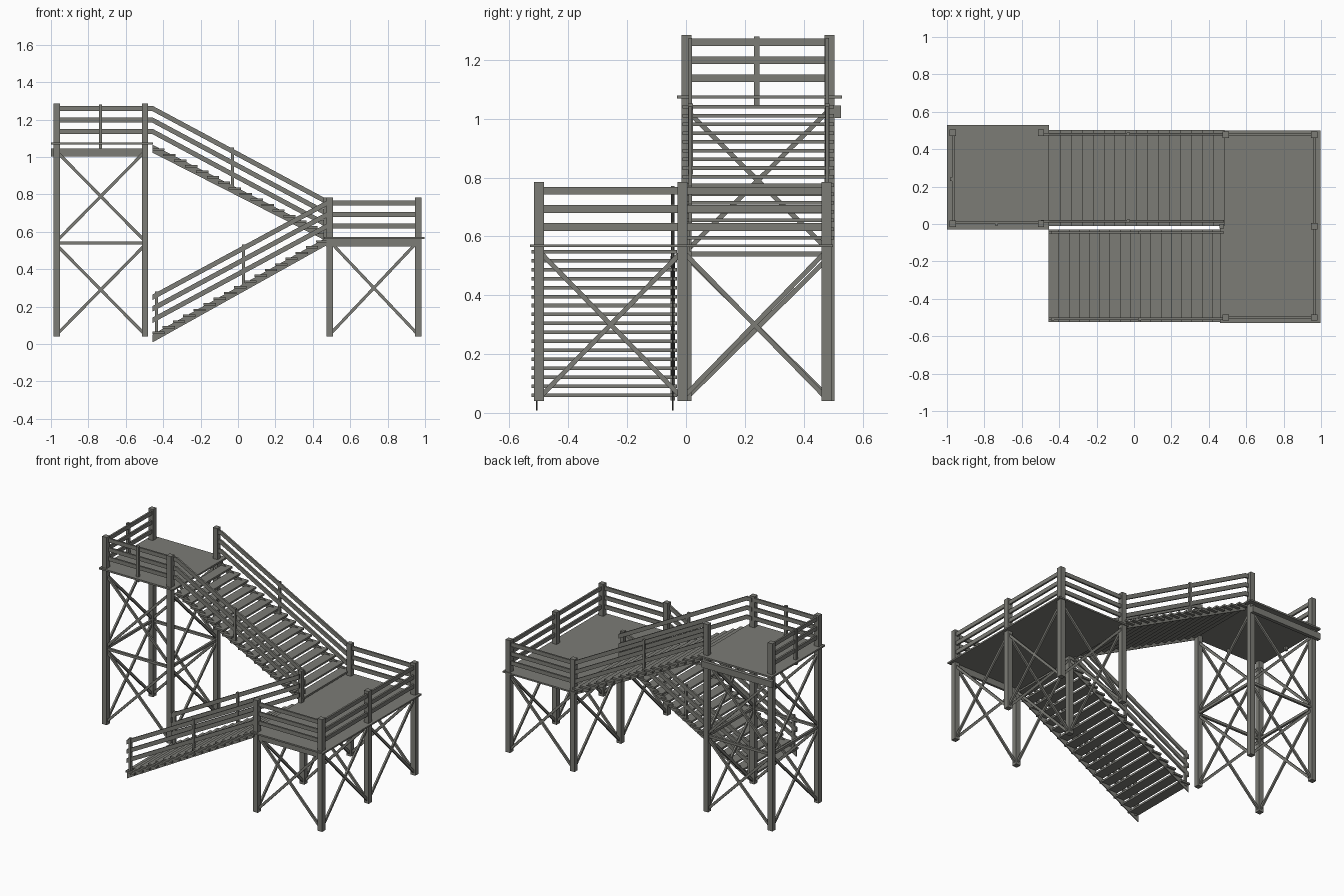
import bpy, bmesh
from mathutils import Vector, Matrix

if "Cube" in bpy.data.objects:
    bpy.data.objects.remove(bpy.data.objects["Cube"])

mat = bpy.data.materials.new("weathered grey")
mat.diffuse_color = (0.2, 0.2, 0.18, 1)
mat.use_nodes = True
mat.node_tree.nodes["Principled BSDF"].inputs["Base Color"].default_value = mat.diffuse_color


class Part:
    """Collects boxes and beams into one named object."""
    def __init__(self, name):
        self.name, self.bm = name, bmesh.new()

    def box(self, x0, x1, y0, y1, z0, z1):
        m = Matrix.Translation(((x0 + x1) / 2, (y0 + y1) / 2, (z0 + z1) / 2))
        bmesh.ops.create_cube(self.bm, size=1, matrix=m @ Matrix.Diagonal((x1 - x0, y1 - y0, z1 - z0, 1)))

    def post(self, x, y, z0, z1, w):
        self.box(x - w / 2, x + w / 2, y - w / 2, y + w / 2, z0, z1)

    def beam(self, a, b, thick, height):
        a, b = Vector(a), Vector(b)
        d = (b - a).normalized()
        s = d.cross(Vector((0, 0, 1))).normalized()
        u = s.cross(d)
        m = Matrix((d * (b - a).length, s * thick, u * height)).transposed().to_4x4()
        bmesh.ops.create_cube(self.bm, size=1, matrix=Matrix.Translation((a + b) / 2) @ m)

    def plank(self, a, b, thick, h):
        # sloped board in the xz plane with vertical ends, h = vertical height
        (x0, y, z0), (x1, _, z1) = a, b
        q = [(x0, z0 - h / 2), (x1, z1 - h / 2), (x1, z1 + h / 2), (x0, z0 + h / 2)]
        f = self.bm.faces.new([self.bm.verts.new((x, y - thick / 2, z)) for x, z in q])
        r = bmesh.ops.extrude_face_region(self.bm, geom=[f])
        bmesh.ops.translate(self.bm, vec=(0, thick, 0),
                            verts=[v for v in r['geom'] if isinstance(v, bmesh.types.BMVert)])

    def cross(self, p, q, z0, z1):
        # X bracing between two posts, the two bars slightly offset
        self.beam((*p, z0), (*q, z1), 0.012, 0.016)
        self.beam((*q, z0), (*p, z1), 0.012, 0.016)

    def done(self):
        bmesh.ops.recalc_face_normals(self.bm, faces=self.bm.faces)
        me = bpy.data.meshes.new(self.name)
        self.bm.to_mesh(me)
        self.bm.free()
        me.materials.append(mat)
        bpy.context.collection.objects.link(bpy.data.objects.new(self.name, me))


W = 0.034
RAILS = (0.187, 0.125, 0.064)      # rail heights above deck

# upper tower
UX, UY, UZ = (-0.97, -0.497), (0.001, 0.487), 1.073
p = Part("upper_posts")
for x in UX:
    for y in UY:
        p.post(x, y, 0.04, 1.285, W)
p.done()

p = Part("upper_deck")
p.box(-1.0, -0.455, -0.03, 0.53, UZ - 0.005, UZ + 0.006)
p.box(-1.0, -0.48, 0.503, 0.526, 1.003, 1.045)
p.done()

p = Part("upper_braces")
c = [(UX[0], UY[0]), (UX[1], UY[0]), (UX[1], UY[1]), (UX[0], UY[1])]
for i in range(4):
    a, b = c[i], c[(i + 1) % 4]
    p.cross(a, b, 0.05, 0.53)
    p.cross(a, b, 0.55, 1.03)
    p.beam((*a, 0.54), (*b, 0.54), 0.015, 0.017)
p.done()

p = Part("upper_railing")
for h in RAILS:
    p.beam((UX[0], 0.008, UZ + h), (UX[1], 0.008, UZ + h), 0.012, 0.026)
    p.beam((-0.967, UY[0], UZ + h), (-0.967, UY[1], UZ + h), 0.012, 0.026)
p.post(-0.735, 0.002, 1.045, 1.28, 0.018)
p.post(-0.974, 0.24, 1.045, 1.28, 0.018)
p.done()

# lower landing
LX, LY, LZ = (0.49, 0.963), (-0.5, -0.012, 0.477), 0.568
p = Part("landing_posts")
for x in LX:
    for y in LY:
        inner = x == LX[0] and y == LY[1]
        p.post(x, y, 0.04, LZ if inner else 0.785, W)
p.done()

p = Part("landing_deck")
p.box(0.46, 0.997, -0.53, 0.5, LZ - 0.005, LZ + 0.005)
p.box(0.47, 0.975, -0.51, -0.495, 0.522, 0.564)
p.done()

p = Part("landing_braces")
for y in LY:
    p.cross((LX[0], y), (LX[1], y), 0.05, 0.55)
for x in LX:
    for i in (0, 1):
        p.cross((x, LY[i]), (x, LY[i + 1]), 0.05, 0.55)
p.done()

p = Part("landing_railing")
for h in RAILS:
    p.beam((0.965, LY[0], LZ + h), (0.965, LY[2], LZ + h), 0.012, 0.026)
    for y in (LY[0], LY[2]):
        p.beam((LX[0], y, LZ + h), (LX[1], y, LZ + h), 0.012, 0.026)
p.done()


# stair flights: treads, stringers and sloped rails
def flight(name, y0, y1, x0, z0, x1, z1, n, rail_y, rz0, rz1, px):
    t = Part(name + "_treads")
    for i in range(n):
        f = i / (n - 1)
        x, z = x0 + (x1 - x0) * f, z0 + (z1 - z0) * f
        t.box(x - 0.033, x + 0.033, y0, y1, z - 0.006, z + 0.006)
    t.done()
    s = Part(name + "_stringers")
    g = (z1 - z0) / (x1 - x0)
    za = z0 + g * (-0.458 - x0) - 0.012
    zb = z0 + g * (0.475 - x0) - 0.012
    for y in rail_y:
        s.plank((-0.458, y, za), (0.475, y, zb), 0.006, 0.042)
    s.done()
    r = Part(name + "_railing")
    k = (rz1 - rz0) / 0.94
    for y in rail_y:
        for h in RAILS:
            d = h - RAILS[0]
            r.plank((-0.458, y, rz0 + d), (0.482, y, rz1 + d), 0.012, 0.029)
        for x in px:
            top = rz0 + k * (x + 0.458) + 0.02
            r.post(x, y, top - 0.24, top, 0.016)
    return r


r = flight("lower_stair", -0.525, -0.03, -0.425, 0.06, 0.45, 0.548, 17,
           (-0.507, -0.045), 0.25, 0.757, (-0.435, 0.03))
r.post(0.47, -0.012, 0.53, 0.785, 0.025)
r.done()
r = flight("upper_stair", -0.012, 0.503, -0.425, 1.04, 0.45, 0.595, 16,
           (0.015, 0.48), 1.26, 0.757, (-0.03,))
# level rail pieces joining the upper posts to the slope
for y in (0.015, 0.48):
    for h in RAILS:
        r.plank((-0.497, y, UZ + h), (-0.456, y, UZ + h), 0.012, 0.026)
r.done()
